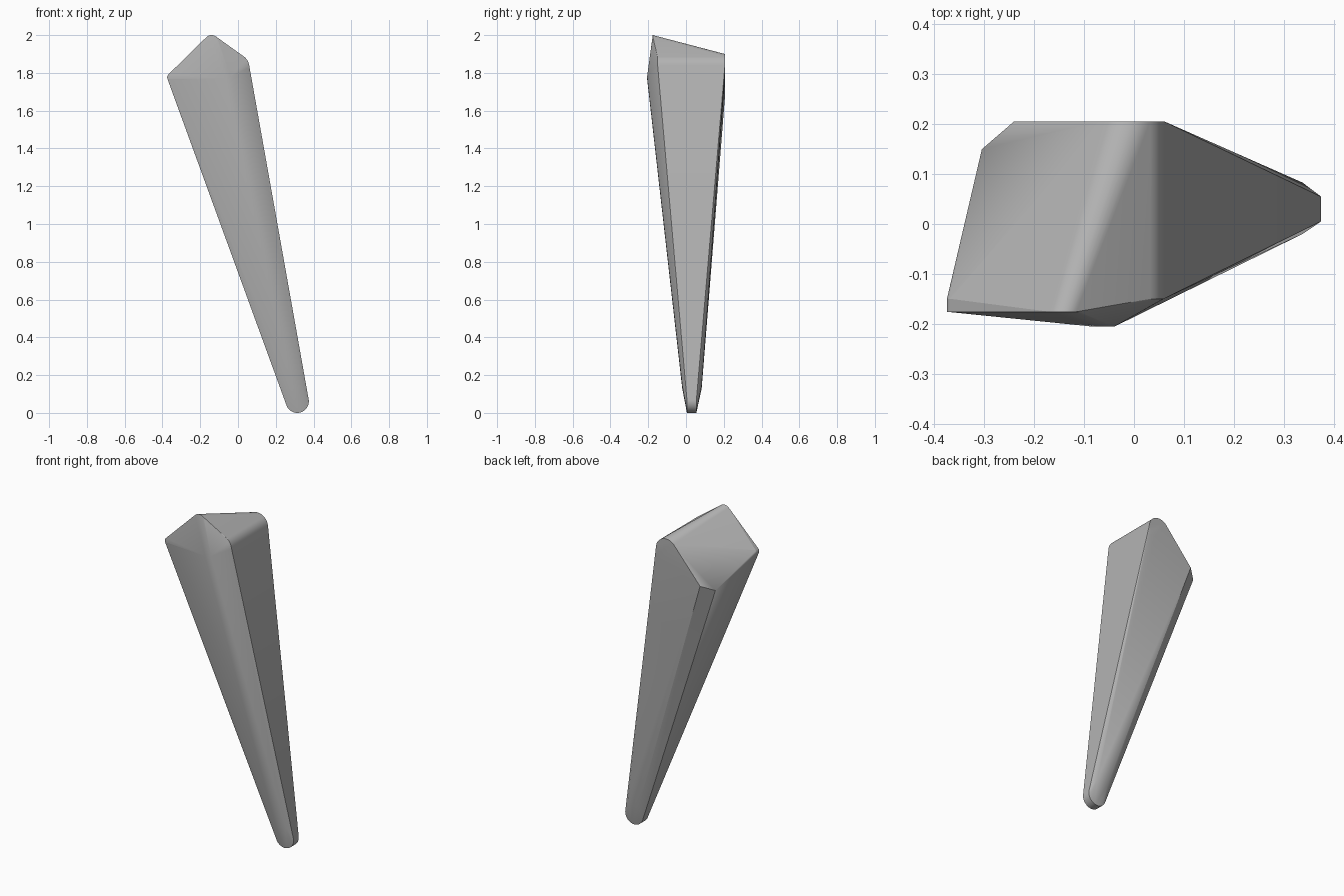
import bpy, bmesh, math

cube = bpy.data.objects.get("Cube")
if cube:
    bpy.data.objects.remove(cube, do_unlink=True)

mat = bpy.data.materials.new("plain grey")
mat.use_nodes = True
grey = (0.45, 0.45, 0.45, 1)
mat.diffuse_color = grey
mat.node_tree.nodes["Principled BSDF"].inputs["Base Color"].default_value = grey


def disc(x, z, r, *depths, steps=48):
    """Circle in the xz plane, repeated at each depth, to round a hull corner."""
    return [(x + r * math.cos(a), y, z + r * math.sin(a))
            for y in depths
            for a in (2 * math.pi * i / steps for i in range(steps))]


points = []
# rounded peak and left corner of the wide top end
points += disc(-0.14, 1.96, 0.04, -0.176)
points += disc(-0.353, 1.776, 0.022, -0.176, -0.15)
# rounded right shoulder, running front to back
points += disc(-0.01, 1.83, 0.07, -0.15, 0.206)
# keel on the front, cut corner at the back
points += [(-0.08, -0.206, 1.77), (-0.04, -0.206, 1.78)]
points += [(-0.305, 0.15, 1.64), (-0.24, 0.206, 1.67)]
# rounded tip with a chamfer on both sides
points += disc(0.314, 0.061, 0.061, 0.005, 0.055)
points += [(x, y, z) for y in (-0.02, 0.083) for x, z in ((0.265, 0.13), (0.338, 0.145))]

bm = bmesh.new()
for p in points:
    bm.verts.new(p)
hull = bmesh.ops.convex_hull(bm, input=bm.verts)
spare = {g for g in hull["geom_interior"] + hull["geom_unused"]
         if isinstance(g, bmesh.types.BMVert)}
bmesh.ops.delete(bm, geom=list(spare), context="VERTS")
bmesh.ops.dissolve_limit(bm, angle_limit=math.radians(0.5), verts=bm.verts, edges=bm.edges)
bmesh.ops.recalc_face_normals(bm, faces=bm.faces)

mesh = bpy.data.meshes.new("tapered_leg")
bm.to_mesh(mesh)
bm.free()
mesh.materials.append(mat)
leg = bpy.data.objects.new("tapered_leg", mesh)
bpy.context.collection.objects.link(leg)

# smooth rounded edges, crisp facets
bpy.ops.object.select_all(action="DESELECT")
leg.select_set(True)
bpy.context.view_layer.objects.active = leg
bpy.ops.object.shade_smooth_by_angle(angle=math.radians(20))
